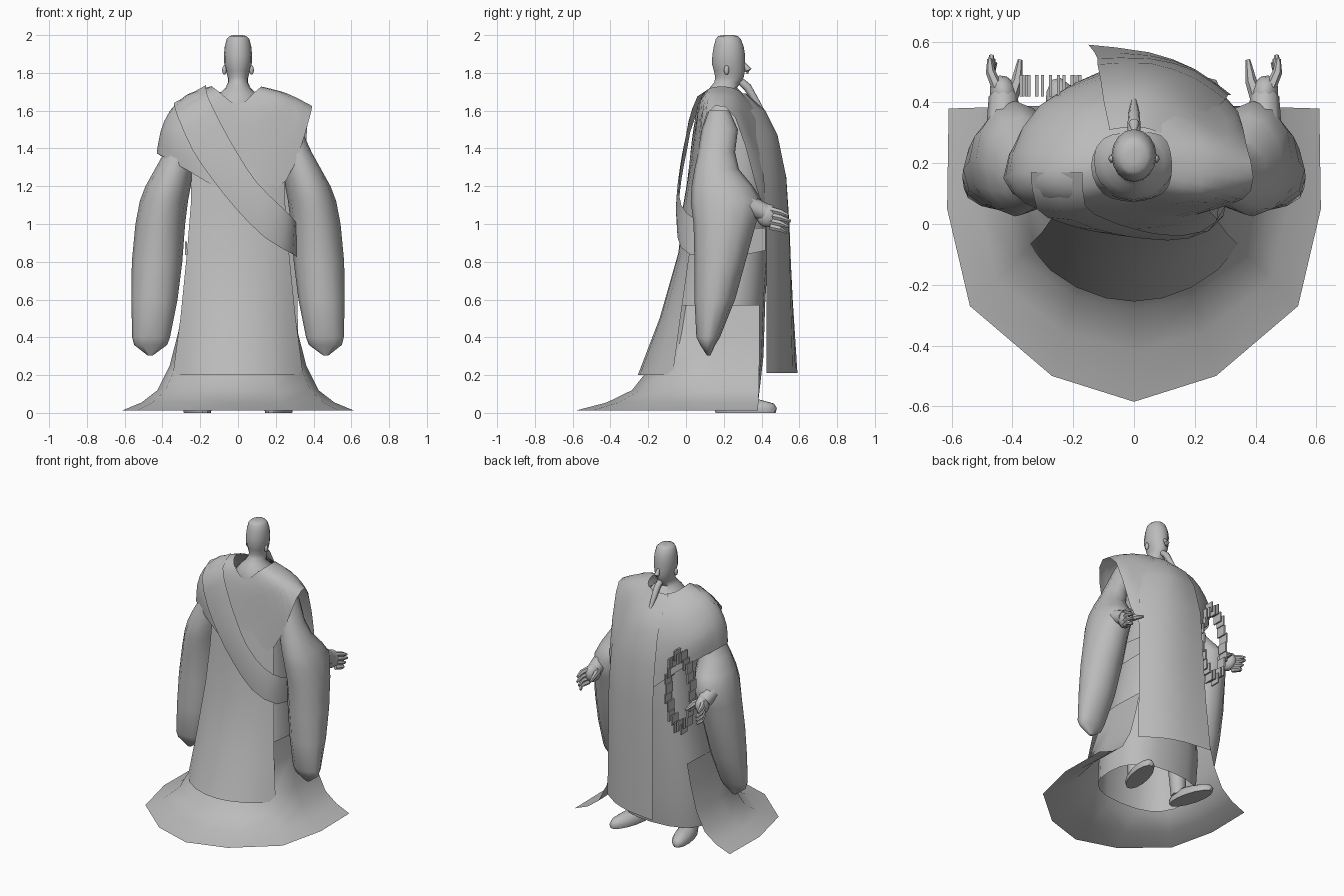
import bpy, bmesh, math
from mathutils import Vector

mat = bpy.data.materials.new("plain_grey")
mat.diffuse_color = (0.5, 0.5, 0.5, 1)


def finish(name, bm, angle=50):
    bmesh.ops.recalc_face_normals(bm, faces=bm.faces)
    me = bpy.data.meshes.new(name)
    bm.to_mesh(me)
    bm.free()
    me.materials.append(mat)
    ob = bpy.data.objects.new(name, me)
    bpy.context.collection.objects.link(ob)
    bpy.ops.object.select_all(action='DESELECT')
    ob.select_set(True)
    bpy.context.view_layer.objects.active = ob
    bpy.ops.object.shade_smooth_by_angle(angle=math.radians(angle))
    return ob


def spline(pts, steps=3, closed=False):
    """Smooth curve running through the given points."""
    p = [Vector(q) for q in pts]
    n = len(p)
    get = (lambda i: p[i % n]) if closed else (lambda i: p[max(0, min(n - 1, i))])
    out = []
    for i in range(n if closed else n - 1):
        a, b, c, d = get(i - 1), get(i), get(i + 1), get(i + 2)
        for k in range(steps):
            t = k / steps
            out.append(b + (c - a) * (t / 2) + (2 * a - 5 * b + 4 * c - d) * (t * t / 2)
                       + (3 * b - a - 3 * c + d) * (t ** 3 / 2))
    return out if closed else out + [p[-1]]


def grid(name, rows, closed=False, caps=False, **kw):
    """Skin rows of points into a sheet or tube."""
    bm = bmesh.new()
    vs = [[bm.verts.new(p) for p in r] for r in rows]
    n = len(rows[0])
    for a, b in zip(vs, vs[1:]):
        for i in range(n if closed else n - 1):
            j = (i + 1) % n
            bm.faces.new((a[i], a[j], b[j], b[i]))
    if caps:
        bm.faces.new(vs[0])
        bm.faces.new(vs[-1])
    return finish(name, bm, **kw)


def rings(name, secs, n=16, power=1.0, caps=True):
    """Tube of level rings, each (z, x0, x1, y0, y1)."""
    rows = []
    for z, x0, x1, y0, y1 in secs:
        row = []
        for i in range(n):
            a = 2 * math.pi * i / n
            c, s = math.cos(a), math.sin(a)
            c = math.copysign(abs(c) ** power, c)
            s = math.copysign(abs(s) ** power, s)
            row.append(((x0 + x1) / 2 + c * (x1 - x0) / 2, (y0 + y1) / 2 + s * (y1 - y0) / 2, z))
        rows.append(row)
    return grid(name, rows, closed=True, caps=caps)


def tube(name, pts, radii, n=8, squash=1.0):
    """Tapered tube along a path; squash flattens it sideways."""
    pts = [Vector(p) for p in pts]
    rows = []
    for k, p in enumerate(pts):
        t = (pts[min(k + 1, len(pts) - 1)] - pts[max(k - 1, 0)]).normalized()
        u = t.cross(Vector((0.01, 0, 1))).normalized()
        v = t.cross(u)
        rows.append([p + radii[k] * (u * math.cos(a) * squash + v * math.sin(a))
                     for a in (2 * math.pi * i / n for i in range(n))])
    return grid(name, rows, closed=True, caps=True)


def ball(name, c, size, turn=0):
    bm = bmesh.new()
    bmesh.ops.create_uvsphere(bm, u_segments=12, v_segments=8, radius=1)
    ob = finish(name, bm)
    ob.location, ob.scale, ob.rotation_euler = c, size, (0, 0, turn)


# Head, neck and the skin inside the collar
head = [(1.60, .15, .075, .35), (1.645, .135, .08, .33), (1.69, .10, .10, .30), (1.72, .066, .125, .27),
        (1.75, .053, .15, .29), (1.775, .054, .155, .305), (1.81, .063, .148, .312), (1.85, .073, .137, .312),
        (1.90, .074, .14, .312), (1.94, .07, .147, .305), (1.98, .06, .158, .29), (1.995, .045, .17, .275), (2.0, .02, .2, .25)]
rings("head", [(z, -w, w, a, b) for z, w, a, b in head])
tube("nose", [(0, .30, 1.86), (0, .33, 1.815), (0, .325, 1.795)], [.006, .018, .01])
tube("beard", [(0, .29, 1.755), (0, .325, 1.725), (0, .365, 1.66), (0, .435, 1.56)], [.02, .022, .018, .003])
for s in (-1, 1):
    ball("ear", (s * .072, .215, 1.815), (.012, .014, .025))

# Inner robe, open skirt above the feet
robe = [(1.66, .13, .10, .32), (1.6, .19, .09, .36), (1.45, .225, .07, .42), (1.2, .225, .04, .44),
        (.9, .245, .0, .44), (.6, .28, -.06, .42), (.3, .32, -.12, .41), (.08, .32, -.13, .385)]
rings("inner_robe", [(z, -w, w, a, b) for z, w, a, b in robe], n=20, power=.8, caps=False)

# Spreading train: blended from the skirt outline to the hem outline
half = [(.61, .38), (.615, .05), (.54, -.27), (.27, -.5), (0, -.585)]
top = [(.28, .39), (.29, .16), (.27, .0), (.14, -.055), (0, -.07)]
half += [(-x, y) for x, y in half[-2::-1]]
top += [(-x, y) for x, y in top[-2::-1]]
train = []
for t, z in ((0, .57), (.08, .43), (.22, .25), (.42, .12), (.68, .055), (1, .012)):
    train.append([(a[0] + (b[0] - a[0]) * t, a[1] + (b[1] - a[1]) * t, z) for a, b in zip(top, half)])
grid("train", train)

# Back panel of the outer robe
back = []
for z, w, edge, mid in ((1.3, .245, .06, .02), (1.1, .25, .04, -.015), (.85, .27, .02, -.04),
                        (.5, .305, -.03, -.14), (.2, .345, -.07, -.255)):
    back.append([(w * f, edge + (mid - edge) * (1 - f * f) ** .8, z) for f in (-1, -.8, -.55, -.27, 0, .27, .55, .8, 1)])
grid("back_panel", back)

# Long front panel, from the collar down to the shins, hanging off-centre
front = []
for z, pts in ((1.69, ((-.08, .31), (0, .32), (.06, .31), (.10, .29))),
               (1.6, ((-.10, .405), (.02, .42), (.11, .385), (.19, .34))),
               (1.47, ((-.11, .475), (.04, .485), (.15, .445), (.25, .36))),
               (1.25, ((-.12, .525), (.05, .53), (.2, .48), (.3, .41))),
               (1.0, ((-.12, .545), (.05, .545), (.2, .505), (.31, .425))),
               (.6, ((-.13, .565), (.05, .555), (.2, .51), (.315, .425))),
               (.21, ((-.15, .59), (.05, .565), (.2, .51), (.32, .425)))):
    front.append([(x, y, z) for x, y in pts])
grid("front_panel", [spline(r, 2) for r in front])

# Mantle over the shoulders: columns from neckline to hem
cols = [
    [(0, .30, 1.68), (0, .40, 1.60), (0, .475, 1.46), (0, .51, 1.27), (0, .525, 1.05)],
    [(.09, .29, 1.70), (.18, .335, 1.62), (.25, .36, 1.48), (.295, .40, 1.27), (.3, .42, 1.05)],
    [(.12, .23, 1.725), (.22, .25, 1.69), (.28, .26, 1.655), (.335, .26, 1.61), (.37, .26, 1.565)],
    [(.12, .15, 1.725), (.22, .13, 1.70), (.28, .12, 1.67), (.335, .11, 1.63), (.385, .11, 1.585)],
    [(.09, .1, 1.70), (.19, .075, 1.65), (.26, .07, 1.55), (.275, .06, 1.42), (.255, .045, 1.23)],
    [(0, .075, 1.63), (0, .06, 1.57), (0, .04, 1.45), (0, .02, 1.3), (0, -.005, 1.15)],
    [(-.1, .1, 1.70), (-.2, .075, 1.66), (-.28, .055, 1.55), (-.3, .04, 1.42), (-.26, .04, 1.28)],
    [(-.14, .19, 1.73), (-.27, .18, 1.685), (-.36, .17, 1.60), (-.41, .16, 1.49), (-.43, .15, 1.375)],
    [(-.1, .28, 1.70), (-.2, .35, 1.62), (-.28, .38, 1.5), (-.31, .39, 1.4), (-.29, .40, 1.28)]]
grid("mantle", [spline(r, 3, True) for r in zip(*[spline(c, 2) for c in cols])], closed=True)

# Sash from the left shoulder across the back to the right hip and round to the front
upper = [(-.17, .17, 1.735), (-.16, .06, 1.675), (-.09, .015, 1.53), (.0, -.015, 1.37), (.1, -.035, 1.22), (.22, -.025, 1.1), (.3, .06, 1.02), (.31, .25, .98), (.28, .42, .98)]
lower = [(-.34, .17, 1.64), (-.32, .05, 1.57), (-.24, .005, 1.39), (-.13, -.025, 1.23), (-.01, -.04, 1.08), (.14, -.045, .93), (.29, .02, .84), (.31, .25, .83), (.28, .42, .86)]
middle = [(Vector(a) + Vector(b)) / 2 + Vector((0, -.012 if a[1] < .1 else 0, 0)) for a, b in zip(upper, lower)]
grid("sash", [spline(r, 2) for r in (upper, middle, lower)])

# Wide sleeves, hands and feet, mirrored left and right
sleeve = [(1.6, .20, .29, .12, .23), (1.5, .20, .335, .085, .275), (1.38, .23, .39, .065, .26),
          (1.29, .24, .44, .045, .28), (1.2, .25, .49, .03, .355), (1.12, .265, .52, .025, .405),
          (1.0, .28, .543, .04, .37), (.8, .295, .562, .045, .315), (.6, .32, .565, .045, .26),
          (.4, .36, .56, .055, .18), (.36, .375, .55, .075, .155), (.305, .45, .48, .11, .13)]
for s in (-1, 1):
    rings("sleeve", [(z, s * a, s * b, c, d) for z, a, b, c, d in sleeve], n=12)
    tube("wrist", [(s * .43, .33, 1.1), (s * .43, .42, 1.06)], [.055, .048])
    ball("palm", (s * .43, .43, 1.045), (.045, .06, .062), s * -.2)
    for k in range(4):
        z = 1.075 - .03 * k
        tube("finger", [(s * .45, .45, z), (s * .472, .50, z - .012), (s * (.475 - .006 * k), .555 - .012 * abs(k - 1), z - .03)],
             [.019, .016, .008], n=6)
    tube("thumb", [(s * .405, .42, 1.06), (s * .385, .47, 1.055), (s * .375, .54, 1.035)], [.025, .019, .008], n=6)
    shoe = rings("shoe", [(0, -.062, .062, -.165, .165), (.025, -.066, .066, -.17, .172),
                          (.05, -.055, .055, -.16, .155), (.075, -.035, .035, -.14, .06)], n=14)
    shoe.location, shoe.rotation_euler = (s * .215, .315, 0), (0, 0, -s * .25)
    tube("leg", [(s * .18, .23, .04), (s * .17, .21, .5)], [.05, .07])

# Hanging ring of small upright plates beside the left hand
count = 24
for i in range(count):
    a = 2 * math.pi * i / count
    bm = bmesh.new()
    bmesh.ops.create_cube(bm, size=1)
    plate = finish("ring_plate", bm)
    r = 1 if i % 2 else .9
    plate.location = (-.275 + .1 * r * math.cos(a), .455, 1.11 + .265 * r * math.sin(a))
    plate.scale = (.01, .07, .07)
